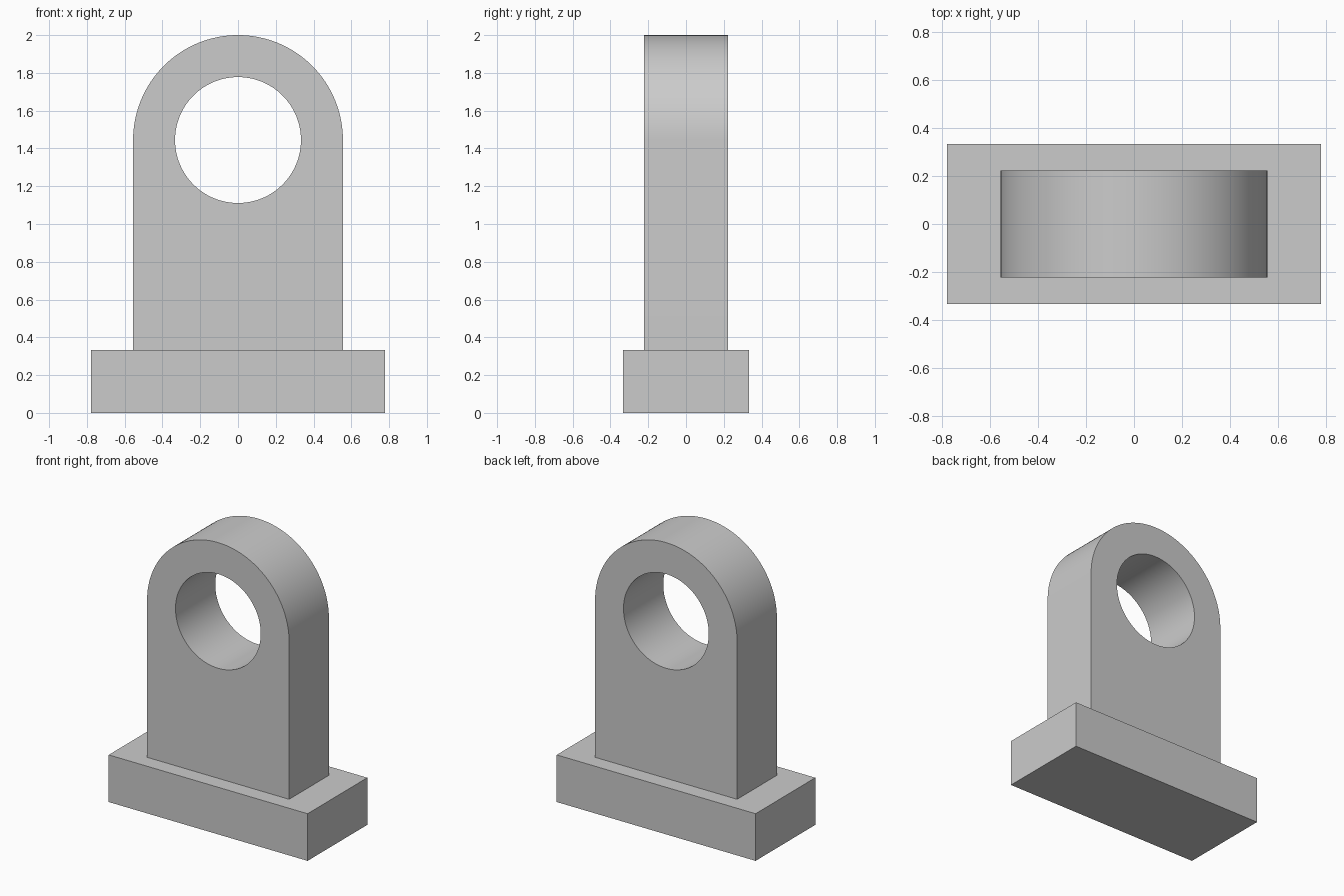
import bpy
import bmesh
from math import cos, sin, pi, radians

if "Cube" in bpy.data.objects:
    bpy.data.objects.remove(bpy.data.objects["Cube"], do_unlink=True)

# Proportions
U = 1 / 9
BASE_SIZE = (14 * U, 6 * U, 3 * U)
LUG_RADIUS, LUG_DEPTH = 5 * U, 4 * U
HOLE_RADIUS, HOLE_Z = 3 * U, 13 * U
STEPS = 64

# Single plain grey
GREY = (0.6, 0.6, 0.6, 1)
grey = bpy.data.materials.new("plain_grey")
grey.use_nodes = True
grey.diffuse_color = GREY
grey.node_tree.nodes["Principled BSDF"].inputs["Base Color"].default_value = GREY


def extruded(name, outline, depth):
    """Extrude an (x, z) outline along y, centred on y = 0."""
    bm = bmesh.new()
    face = bm.faces.new([bm.verts.new((x, -depth / 2, z)) for x, z in outline])
    result = bmesh.ops.extrude_face_region(bm, geom=[face], use_keep_orig=True)
    moved = [g for g in result["geom"] if isinstance(g, bmesh.types.BMVert)]
    bmesh.ops.translate(bm, verts=moved, vec=(0, depth, 0))
    bmesh.ops.recalc_face_normals(bm, faces=bm.faces)
    mesh = bpy.data.meshes.new(name)
    bm.to_mesh(mesh)
    bm.free()
    mesh.materials.append(grey)
    obj = bpy.data.objects.new(name, mesh)
    bpy.context.collection.objects.link(obj)
    return obj


def arc(radius, sweep, steps):
    return [(radius * cos(sweep * i / steps), HOLE_Z + radius * sin(sweep * i / steps))
            for i in range(steps + 1)]


# Base block
w, d, h = BASE_SIZE
extruded("base_block", [(-w / 2, 0), (w / 2, 0), (w / 2, h), (-w / 2, h)], d)

# Upright lug with a rounded top
lug = extruded("upright_lug",
               [(-LUG_RADIUS, h), (LUG_RADIUS, h)] + arc(LUG_RADIUS, pi, STEPS),
               LUG_DEPTH)

# Round through hole
cutter = extruded("hole_cutter", arc(HOLE_RADIUS, 2 * pi, 2 * STEPS)[:-1], 2 * LUG_DEPTH)
cutter.hide_render = True
cut = lug.modifiers.new("hole", 'BOOLEAN')
cut.operation = 'DIFFERENCE'
cut.solver = 'EXACT'
cut.object = cutter

bpy.ops.object.select_all(action='DESELECT')
lug.select_set(True)
bpy.context.view_layer.objects.active = lug
bpy.ops.object.modifier_apply(modifier=cut.name)
bpy.data.objects.remove(cutter, do_unlink=True)
bpy.ops.object.shade_smooth_by_angle(angle=radians(30))
